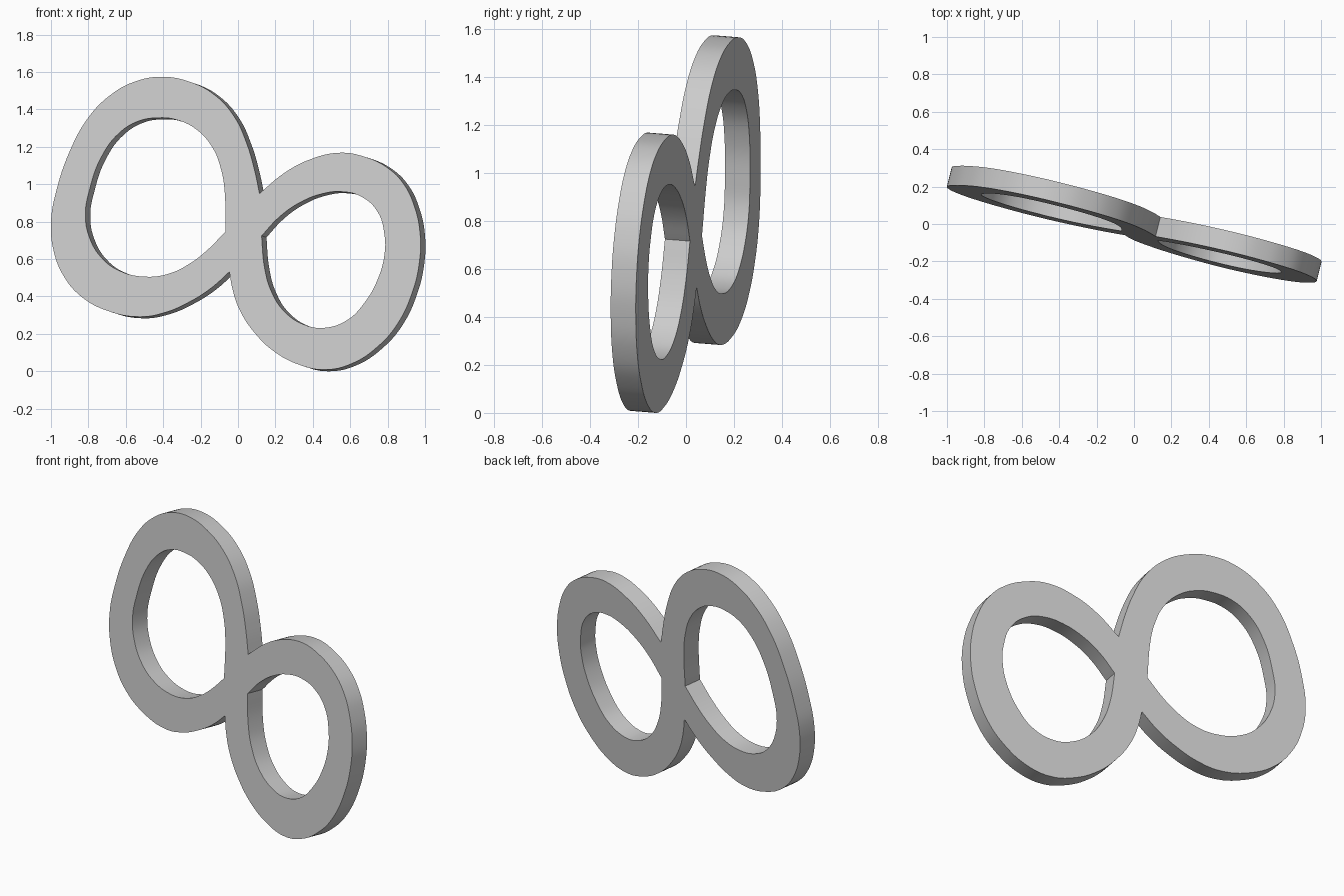
import bpy, bmesh
from mathutils import Matrix, Vector

if "Cube" in bpy.data.objects:
    bpy.data.objects.remove(bpy.data.objects["Cube"])

# Outlines of the front face (x, z) as seen from the front; listed corners stay sharp
outer = [(.115, .953), (.088, 1.08), (.045, 1.225), (-.02, 1.364), (-.126, 1.481), (-.26, 1.551),
         (-.404, 1.577), (-.553, 1.551), (-.687, 1.476), (-.805, 1.353), (-.901, 1.176),
         (-.97, .973), (-1, .802), (-.987, .652), (-.933, .513), (-.837, .401), (-.698, .326),
         (-.527, .294), (-.393, .316), (-.259, .374), (-.142, .449), (-.046, .535),
         (-.029, .44), (.008, .332), (.088, .209), (.195, .107), (.329, .037), (.463, .011),
         (.607, .043), (.746, .134), (.853, .257), (.933, .428), (.97, .588), (.974, .733),
         (.944, .882), (.885, 1.005), (.799, 1.091), (.676, 1.15), (.543, 1.171),
         (.382, 1.134), (.249, 1.064)]
left_hole = [(-.067, .749), (-.072, .973), (-.09, 1.08), (-.136, 1.198), (-.227, 1.299),
             (-.34, 1.35), (-.42, 1.358), (-.527, 1.342), (-.634, 1.278), (-.73, 1.15),
             (-.794, .973), (-.816, .84), (-.794, .717), (-.73, .61), (-.634, .54),
             (-.484, .508), (-.356, .529), (-.259, .578), (-.174, .642)]
right_hole = [(.126, .727), (.222, .829), (.329, .904), (.447, .951), (.553, .963), (.66, .936),
              (.746, .856), (.783, .733), (.783, .626), (.746, .492), (.676, .369), (.586, .278),
              (.463, .235), (.356, .251), (.249, .321), (.179, .428), (.142, .556)]

THICK = .108
curve = bpy.data.curves.new("infinity_loop", 'CURVE')
curve.dimensions = '2D'
curve.fill_mode = 'BOTH'
curve.extrude = THICK / 2
curve.resolution_u = 6


def add_outline(points, corners):
    s = curve.splines.new('BEZIER')
    s.bezier_points.add(len(points) - 1)
    s.use_cyclic_u = True
    for i, (p, b) in enumerate(zip(points, s.bezier_points)):
        b.co = (*p, 0)
        b.handle_left_type = b.handle_right_type = 'VECTOR' if i in corners else 'AUTO'


add_outline(outer, {0, 21})
add_outline(left_hole, {0})
add_outline(right_hole, {0})

# Solid band made from the filled curve
helper = bpy.data.objects.new("outline_helper", curve)
bpy.context.collection.objects.link(helper)
bpy.context.view_layer.update()
mesh = bpy.data.meshes.new_from_object(helper.evaluated_get(bpy.context.evaluated_depsgraph_get()))
bpy.data.objects.remove(helper)

# Lay the band into its tilted plane, thickness running along the plane normal
n = Vector((.242, .967, -.078)).normalized()
a, b, y0 = -n.x / n.y, -n.z / n.y, -.115
o = Vector((0, y0, 0)) + n * THICK / 2
place = Matrix(((1, 0, -n.x, o.x), (a, b, -n.y, o.y), (0, 1, -n.z, o.z), (0, 0, 0, 1)))
bm = bmesh.new()
bm.from_mesh(mesh)
bm.transform(place)
bmesh.ops.remove_doubles(bm, verts=bm.verts, dist=.0005)
bmesh.ops.recalc_face_normals(bm, faces=bm.faces)
# Stand on the floor
low = min(v.co.z for v in bm.verts)
bmesh.ops.translate(bm, verts=bm.verts, vec=(0, 0, -low))
bm.to_mesh(mesh)
bm.free()

band = bpy.data.objects.new("infinity_loop", mesh)
bpy.context.collection.objects.link(band)
bpy.context.view_layer.objects.active = band
band.select_set(True)
bpy.ops.object.shade_smooth_by_angle()
